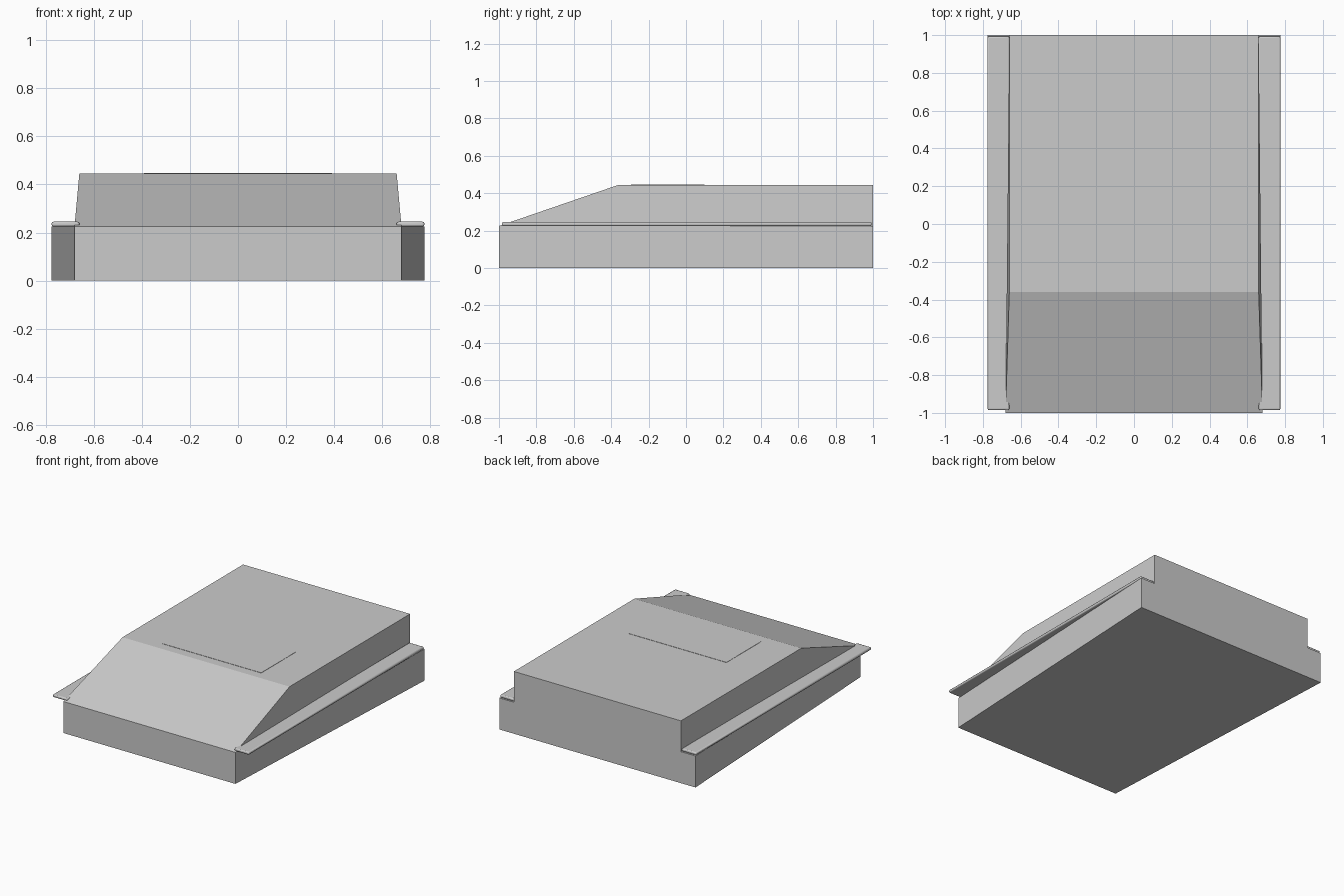
import bpy, bmesh

if "Cube" in bpy.data.objects:
    bpy.data.objects.remove(bpy.data.objects["Cube"])


def finish(name, bm):
    bmesh.ops.recalc_face_normals(bm, faces=bm.faces)
    mesh = bpy.data.meshes.new(name)
    bm.to_mesh(mesh)
    bm.free()
    ob = bpy.data.objects.new(name, mesh)
    bpy.context.collection.objects.link(ob)
    return ob


def prism(name, a, b):
    """Closed solid joining two matching outlines."""
    bm = bmesh.new()
    va, vb = [bm.verts.new(p) for p in a], [bm.verts.new(p) for p in b]
    bm.faces.new(va)
    bm.faces.new(vb)
    n = len(va)
    for i in range(n):
        j = (i + 1) % n
        bm.faces.new((va[i], va[j], vb[j], vb[i]))
    return finish(name, bm)


def box(name, x0, x1, y0, y1, z0, z1):
    plan = [(x0, y0), (x1, y0), (x1, y1), (x0, y1)]
    return prism(name, [(x, y, z0) for x, y in plan], [(x, y, z1) for x, y in plan])


# Lower hull, narrower at the front
plan = [(-0.68, -1), (0.68, -1), (0.775, 1), (-0.775, 1)]
prism("lower_hull", [(x, y, 0) for x, y in plan], [(x, y, 0.225) for x, y in plan])

# Upper hull with sloping front plate
side = [(-1, 0.225, 0.68), (-0.36, 0.445, 0.66), (1, 0.445, 0.66), (1, 0.225, 0.66)]
prism("upper_hull", [(-x, y, z) for y, z, x in side], [(x, y, z) for y, z, x in side])

# Side guards with softened edges
for label, s in (("left", -1), ("right", 1)):
    x0, x1 = sorted((s * 0.66, s * 0.775))
    guard = box(label + "_guard", x0, x1, -0.985, 0.993, 0.225, 0.245)
    mod = guard.modifiers.new("soft_edges", 'BEVEL')
    mod.width = 0.007
    mod.segments = 2
    bpy.ops.object.select_all(action='DESELECT')
    guard.select_set(True)
    bpy.context.view_layer.objects.active = guard
    bpy.ops.object.shade_smooth_by_angle()

# Thin panel on the roof
box("roof_panel", -0.39, 0.39, -0.295, 0.1, 0.44, 0.447)
